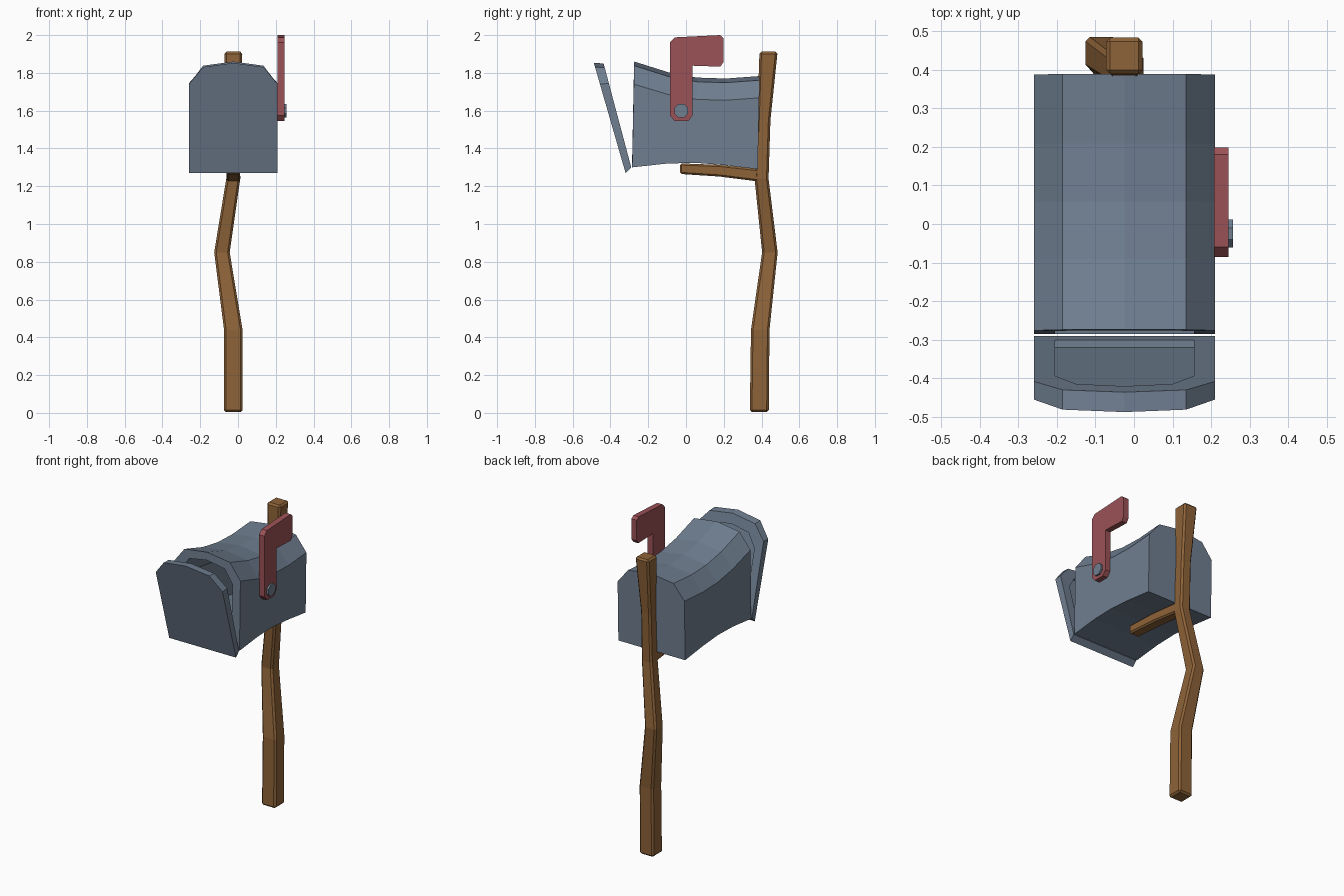
import bpy, bmesh, math

cube = bpy.data.objects.get("Cube")
if cube:
    bpy.data.objects.remove(cube, do_unlink=True)

CX = -0.025  # centre line of box and post


def material(name, rgb):
    m = bpy.data.materials.new(name)
    m.use_nodes = True
    m.diffuse_color = (*rgb, 1)
    m.node_tree.nodes["Principled BSDF"].inputs["Base Color"].default_value = (*rgb, 1)
    return m


METAL = material("blue grey metal", (0.16, 0.21, 0.28))
WOOD = material("brown wood", (0.27, 0.125, 0.04))
RED = material("faded red", (0.33, 0.085, 0.095))


def loft(name, loops, mat, bevel=0):
    """Skin a row of closed loops and cap both ends."""
    bm = bmesh.new()
    rings = [[bm.verts.new(p) for p in loop] for loop in loops]
    n = len(rings[0])
    for a, b in zip(rings, rings[1:]):
        for i in range(n):
            j = (i + 1) % n
            bm.faces.new((a[i], a[j], b[j], b[i]))
    bm.faces.new(rings[0])
    bm.faces.new(rings[-1])
    bmesh.ops.recalc_face_normals(bm, faces=bm.faces)
    me = bpy.data.meshes.new(name)
    bm.to_mesh(me)
    bm.free()
    me.materials.append(mat)
    ob = bpy.data.objects.new(name, me)
    bpy.context.collection.objects.link(ob)
    if bevel:
        mod = ob.modifiers.new("Bevel", 'BEVEL')
        mod.width = bevel
        mod.limit_method = 'ANGLE'
        mod.angle_limit = math.radians(50)
    return ob


def arch(y, bottom, wall, apex, lean=0.02, half=0.235, shoulder=0.16):
    """Box outline with a faceted roof; lean shifts y with height."""
    s = apex - 0.022
    right = [(half, bottom), (half, wall), (shoulder, s)]
    pts = right + [(0, apex)] + [(-x, z) for x, z in reversed(right)]
    return [(CX + x, y + lean * (z - bottom), z) for x, z in pts]


# Hollow box: outer skin from back to front, then the inner lining
stations = [(0.38, 1.29, 1.668, 1.783), (0.2, 1.312, 1.655, 1.77),
            (0.05, 1.324, 1.66, 1.775), (-0.1, 1.32, 1.685, 1.802),
            (-0.285, 1.30, 1.74, 1.86)]
outer = [arch(*s) for s in stations]
inner = [arch(y if y < 0.3 else y - 0.05, b + 0.045, w - 0.035, a - 0.05,
              half=0.18, shoulder=0.125) for y, b, w, a in reversed(stations)]
loft("mailbox_body", outer + inner, METAL)

# Open door with a recessed inner panel
panel = dict(half=0.18, shoulder=0.125, lean=-0.266)
loft("mailbox_door", [
    arch(-0.32, 1.27, 1.74, 1.853, lean=-0.288),
    arch(-0.29, 1.30, 1.745, 1.85, lean=-0.266),
    arch(-0.301, 1.34, 1.69, 1.79, **panel),
    arch(-0.321, 1.34, 1.69, 1.79, **panel)], METAL)

# Crooked post: x, y, z, width
post = [(CX, 0.388, 0.005, 0.1), (CX, 0.393, 0.44, 0.098),
        (-0.085, 0.444, 0.85, 0.082), (CX, 0.4, 1.24, 0.074),
        (CX, 0.412, 1.55, 0.07), (CX, 0.437, 1.912, 0.096)]
corners = [(-0.5, -0.5), (0.5, -0.5), (0.5, 0.5), (-0.5, 0.5)]
loft("post", [[(x + a * w, y + b * w, z) for a, b in corners]
              for x, y, z, w in post], WOOD, 0.011)

# Support arm under the box: y, z, thickness
arm = [(0.4, 1.256, 0.066), (0.18, 1.282, 0.062), (-0.032, 1.293, 0.056)]
loft("support_arm", [[(CX + a * 0.072, y, z + b * t) for a, b in corners]
                     for y, z, t in arm], WOOD, 0.009)

# Signal flag
outline = [(-0.06, 1.545), (0.012, 1.545), (0.035, 1.575), (0.035, 1.838),
           (0.182, 1.833), (0.198, 1.857), (0.198, 1.985), (0.18, 2.0),
           (-0.06, 1.988), (-0.085, 1.962), (-0.085, 1.575)]
loft("signal_flag", [[(x, y, z) for y, z in outline] for x in (0.208, 0.245)], RED)

# Flag pivot bolt
ring = [(math.cos(math.tau * i / 8 + math.pi / 8) * 0.039,
         math.sin(math.tau * i / 8 + math.pi / 8) * 0.039) for i in range(8)]
loft("flag_bolt", [[(x, -0.025 + a, 1.6 + b) for a, b in ring]
                   for x in (0.2, 0.257)], METAL)
